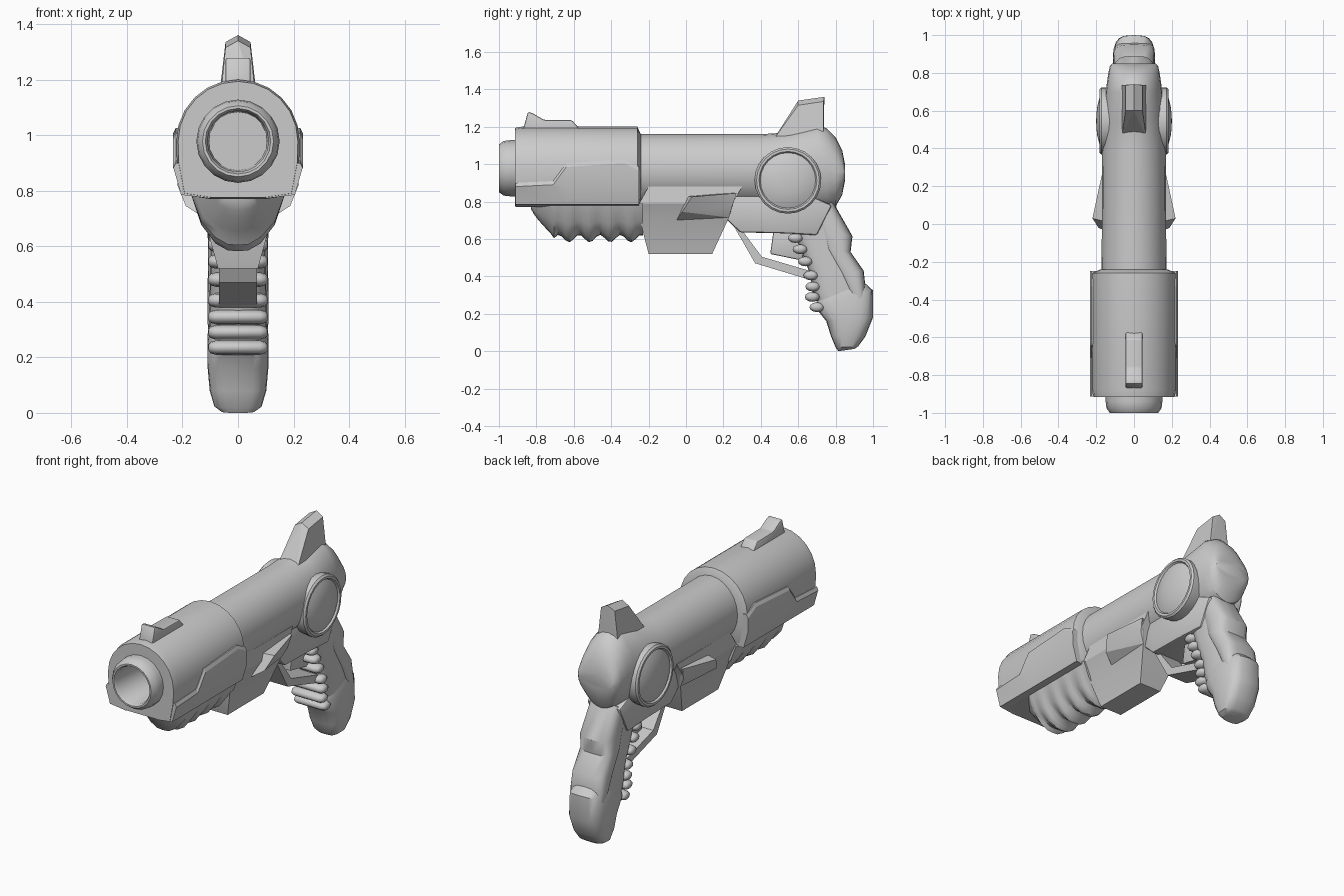
import bpy, bmesh, math
from math import sin, cos, pi, radians

if "Cube" in bpy.data.objects:
    bpy.data.objects.remove(bpy.data.objects["Cube"])


def finish(name, bm, mirror=False, angle=35):
    bmesh.ops.recalc_face_normals(bm, faces=bm.faces[:])
    me = bpy.data.meshes.new(name)
    bm.to_mesh(me)
    bm.free()
    ob = bpy.data.objects.new(name, me)
    bpy.context.collection.objects.link(ob)
    bpy.ops.object.select_all(action='DESELECT')
    ob.select_set(True)
    bpy.context.view_layer.objects.active = ob
    bpy.ops.object.shade_smooth_by_angle(angle=radians(angle))
    if mirror:
        ob.modifiers.new("Mirror", 'MIRROR').use_mirror_merge = False
    return ob


def loft(name, rings, caps=(True, True), mirror=False, angle=35):
    """Skin a list of closed rings with equal point counts."""
    bm = bmesh.new()
    vs = [[bm.verts.new(p) for p in r] for r in rings]
    n = len(rings[0])
    for a, b in zip(vs, vs[1:]):
        for i in range(n):
            j = (i + 1) % n
            bm.faces.new((a[i], a[j], b[j], b[i]))
    if caps[0]:
        bm.faces.new(vs[0])
    if caps[1]:
        bm.faces.new(vs[-1])
    return finish(name, bm, mirror, angle)


def prism(name, yz, hx, bevel=0.0):
    """Extrude a side profile across x."""
    bm = bmesh.new()
    f = bm.faces.new([bm.verts.new((-hx, y, z)) for y, z in yz])
    r = bmesh.ops.extrude_face_region(bm, geom=[f])
    bmesh.ops.translate(bm, vec=(2 * hx, 0, 0),
                        verts=[v for v in r['geom'] if isinstance(v, bmesh.types.BMVert)])
    if bevel:
        bmesh.ops.bevel(bm, geom=bm.edges[:], offset=bevel, segments=2, profile=0.5, affect='EDGES')
    return finish(name, bm)


def hull(name, pts, mirror=False):
    bm = bmesh.new()
    for p in pts:
        bm.verts.new(p)
    r = bmesh.ops.convex_hull(bm, input=bm.verts[:])
    inner = [v for v in r['geom_interior'] if isinstance(v, bmesh.types.BMVert)]
    bmesh.ops.delete(bm, geom=inner, context='VERTS')
    return finish(name, bm, mirror, 15)


def symmetric(half, y):
    """Closed ring at y from a half section running top centre to bottom centre."""
    return [(x, y, z) for x, z in half] + [(-x, y, z) for x, z in half[-2:0:-1]]


def oval(y, cz, rx, rz, n=24):
    return [(rx * sin(2 * pi * i / n), y, cz + rz * cos(2 * pi * i / n)) for i in range(n)]


def grip_ring(yf, zf, yb, zb, hw, n=20):
    """Rounded box ring between a front and a back point."""
    ring = []
    for i in range(n):
        c, s = cos(2 * pi * i / n), sin(2 * pi * i / n)
        c = math.copysign(abs(c) ** 0.7, c)
        s = math.copysign(abs(s) ** 0.6, s)
        ring.append((s * hw, (yf + yb) / 2 + c * (yb - yf) / 2, (zf + zb) / 2 + c * (zb - zf) / 2))
    return ring


# Main receiver tube with the rounded rear
loft("receiver", [oval(*s) for s in (
    (-0.3, .97, .172, .19), (0.40, .97, .168, .19), (0.55, .97, .162, .2), (0.70, .98, .15, .23),
    (0.75, .975, .143, .217), (0.80, .958, .136, .185), (0.835, .955, .128, .12),
    (0.85, .955, .115, .045))])

# Front shroud: round above, flat below, open around the muzzle
C = 0.978
half = [(.222 * sin(radians(a)), C + .222 * cos(radians(a))) for a in range(0, 91, 15)]
half += [(.22, .9), (.198, .785), (.1, .77), (0, .77)]


def scaled(k):
    return [(x * k, C + (z - C) * k) for x, z in half]


def round_to(r):
    return [(x * r / math.hypot(x, z - C), C + (z - C) * r / math.hypot(x, z - C)) for x, z in half]


loft("shroud", [symmetric(h, y) for h, y in (
    (round_to(.13), -.915), (scaled(.97), -.915), (scaled(1), -.88),
    (scaled(1), -.26), (scaled(.8), -.24))], caps=(False, True))

# Raised lower panels on the shroud sides
loft("shroud_panel", [[(.1, y, zt), (.224, y, zt), (.234, y, zt - .02), (.232, y, .88),
                       (.205, y, .785), (.1, y, .772)] for y, zt in (
    (-.912, .90), (-.71, .91), (-.64, 1.005), (-.33, 1.025), (-.25, .985))], mirror=True, angle=25)

# Muzzle with deep bore
loft("muzzle", [oval(y, .978, r, r, 20) for y, r in (
    (-.88, .15), (-.94, .15), (-.975, .146), (-1, .128), (-1, .118), (-.985, .11),
    (-.62, .105))], caps=(False, True))

# Front sight
prism("front_sight", [(-.875, 1.17), (-.845, 1.28), (-.82, 1.272), (-.76, 1.237), (-.61, 1.235),
                      (-.57, 1.19), (-.57, 1.17)], .045, .008)

# Rear fin with a peaked top
hull("rear_fin", [(s * x, y, z) for s in (1, -1) for x, y, z in (
    (.065, .46, 1.12), (.07, .735, 1.12), (.06, .72, 1.2), (.045, .6, 1.315), (.045, .735, 1.335),
    (0, .6, 1.34), (0, .74, 1.36))])

# Foregrip with wavy underside
rings = []
for i in range(30):
    y = -.83 + .60 * i / 29
    t = min(1, max(0, (y + .83) / .12))
    zb = .765 - .145 * t ** .8
    w = .07 + .1 * t
    if t == 1:
        zb = .605 + .02 * cos((y + .68) / .11 * 2 * pi)
    zm = .77 - (.77 - zb) * .5
    rings.append(symmetric([(0, .8), (w, .79), (w * .78, zm), (w * .48, zb + .025 * t),
                            (w * .22, zb), (0, zb - .003)], y))
loft("foregrip", rings, angle=45)


# Under-barrel block, tapering down
def box_ring(z, y0, y1, hx):
    return [(-hx, y0, z), (hx, y0, z), (hx, y1, z), (-hx, y1, z)]


loft("under_block", [box_ring(.52, -.2, .14, .072), box_ring(.715, -.25, .23, .125),
                     box_ring(.79, -.25, .25, .16), box_ring(.88, -.2, .3, .15)], angle=15)

# Side wings above the block
hull("side_wing", [(.22, .03, .825), (.188, -.02, .745), (.168, .27, .845), (.155, .245, .77),
                   (.125, .23, .715), (.12, -.05, .70), (.1, .0, .83), (.1, .25, .85)], mirror=True)

# Frame above the trigger
prism("frame", [(.2, .72), (.26, .86), (.6, .86), (.78, .78), (.7, .62), (.53, .63), (.29, .635)],
      .11, .012)

# Side discs with raised rim and domed centre
loft("side_disc", [[(x, .545 + r * cos(2 * pi * i / 24), .913 + r * sin(2 * pi * i / 24))
                    for i in range(24)] for x, r in (
    (.08, .17), (.15, .178), (.172, .178), (.182, .168), (.182, .155), (.172, .148),
    (.184, .12), (.194, .08), (.199, .04), (.2, .008))], mirror=True)

# Trigger guard and trigger
prism("trigger_guard", [(.22, .73), (.37, .47), (.65, .385), (.66, .43), (.405, .505), (.275, .68)], .068)
prism("trigger", [(.47, .66), (.45, .52), (.62, .485), (.66, .66)], .03, .008)

# Grip core, back strap and butt
loft("grip", [grip_ring(*s) for s in (
    (.53, .76, .76, .82, .1), (.57, .64, .87, .615, .1), (.61, .55, .865, .53, .1),
    (.66, .42, .93, .43, .102), (.68, .30, .95, .34, .102), (.74, .2, .95, .25, .1))])
loft("back_strap", [grip_ring(*s) for s in (
    (.67, .74, .785, .80, .1), (.70, .65, .89, .615, .108), (.735, .55, .88, .53, .108),
    (.81, .41, .95, .43, .11), (.86, .32, .96, .34, .11), (.89, .26, .96, .30, .105))])
loft("grip_butt", [grip_ring(*s) for s in (
    (.70, .27, .95, .37, .1), (.69, .235, 1.0, .325, .11), (.75, .16, 1.0, .18, .11),
    (.775, .08, .96, .08, .102), (.80, .02, .92, .025, .085), (.815, 0, .9, .012, .06))])

# Finger ridges down the front of the grip
for k, (y, z) in enumerate([(.585, .605), (.61, .545), (.638, .48), (.668, .405), (.678, .345),
                            (.675, .29), (.70, .235)]):
    loft(f"finger_ridge_{k + 1}", [[(x, y + .04 * r * cos(2 * pi * i / 12), z + .026 * r * sin(2 * pi * i / 12))
                                    for i in range(12)] for x, r in (
        (-.106, .45), (-.098, .8), (-.08, 1), (.08, 1), (.098, .8), (.106, .45))], angle=50)
